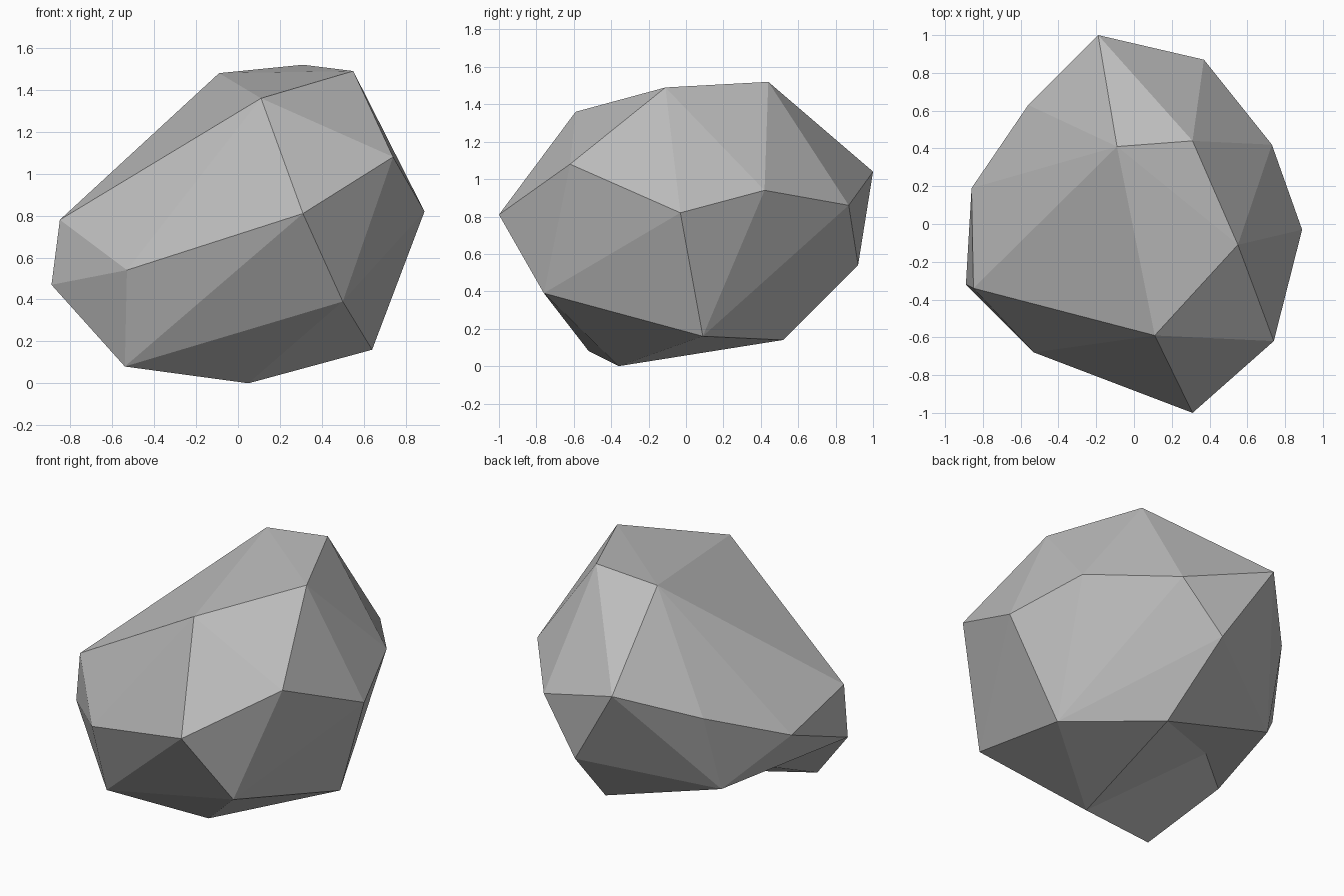
import bpy
import bmesh

cube = bpy.data.objects.get("Cube")
if cube:
    bpy.data.objects.remove(cube, do_unlink=True)

# Grey stone material
stone = bpy.data.materials.new("stone_grey")
stone.use_nodes = True
colour = (0.5, 0.5, 0.5, 1)
stone.diffuse_color = colour
stone.node_tree.nodes["Principled BSDF"].inputs["Base Color"].default_value = colour

# Corners of the boulder, in rings from crown to base
crown = [(.11, -.59, 1.36), (.55, -.11, 1.49), (.31, .44, 1.52), (-.09, .41, 1.48)]
shoulder = [(.74, -.62, 1.08), (.31, -1, .81), (.89, -.03, .82), (.73, .42, .94),
            (.37, .87, .86), (-.19, 1, 1.04), (-.56, .63, .86), (-.86, .19, .67),
            (-.85, -.34, .78), (-.53, -.68, .54)]
foot = [(.12, .92, .54), (.64, .09, .16), (.5, -.76, .39)]
hollow_rim = [(.19, .52, .14), (.05, -.36, 0), (-.54, -.52, .08),
              (-.89, -.32, .47), (-.58, .48, .37)]
hollow_centre = (-.445, .1, .35)

# Faceted body
bm = bmesh.new()
for point in crown + shoulder + foot:
    bm.verts.new(point)
rim = {bm.verts.new(point) for point in hollow_rim}
bmesh.ops.convex_hull(bm, input=list(bm.verts))

# Shallow hollow under the back
patch = [f for f in bm.faces if all(v in rim for v in f.verts)]
bmesh.ops.delete(bm, geom=patch, context="FACES")
centre = bm.verts.new(hollow_centre)
for edge in [e for e in bm.edges if e.is_boundary]:
    bm.faces.new((*edge.verts, centre))
loose = [v for v in bm.verts if not v.link_faces]
bmesh.ops.delete(bm, geom=loose, context="VERTS")
bmesh.ops.recalc_face_normals(bm, faces=list(bm.faces))

mesh = bpy.data.meshes.new("boulder")
bm.to_mesh(mesh)
bm.free()
mesh.materials.append(stone)
bpy.context.collection.objects.link(bpy.data.objects.new("boulder", mesh))
